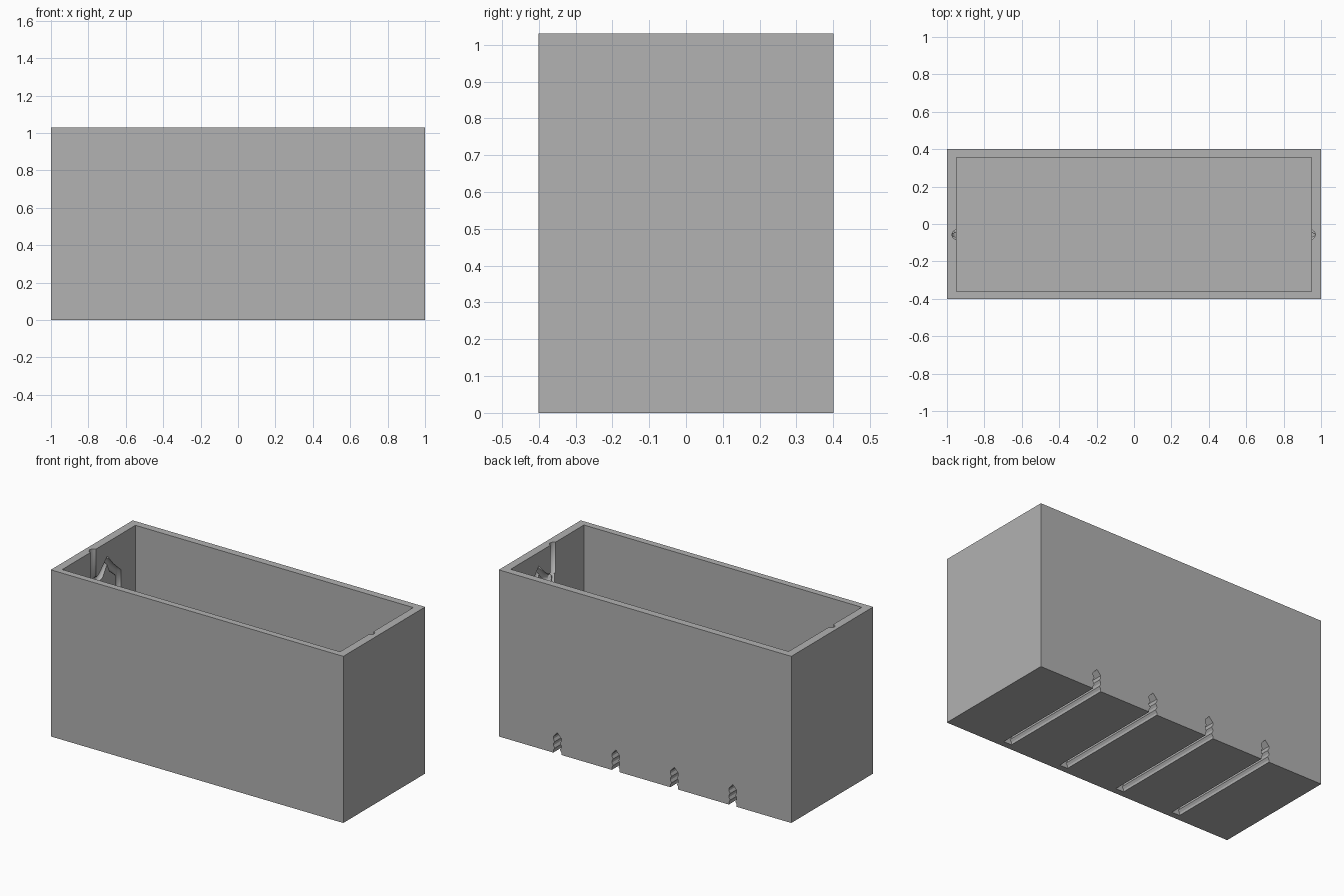
import bpy, bmesh
from mathutils import Matrix

if "Cube" in bpy.data.objects:
    bpy.data.objects.remove(bpy.data.objects["Cube"])

grey = bpy.data.materials.new("plain_grey")
grey.use_nodes = True
colour = (0.445, 0.445, 0.445, 1)
grey.diffuse_color = colour
grey.node_tree.nodes["Principled BSDF"].inputs["Base Color"].default_value = colour


def add_object(name, mesh):
    mesh.materials.clear()
    mesh.materials.append(grey)
    obj = bpy.data.objects.new(name, mesh)
    bpy.context.collection.objects.link(obj)
    return obj


def box(name, low, high):
    bm = bmesh.new()
    size = [b - a for a, b in zip(low, high)]
    centre = [(a + b) / 2 for a, b in zip(low, high)]
    bmesh.ops.create_cube(bm, size=1, matrix=Matrix.Translation(centre) @ Matrix.Diagonal((*size, 1)))
    mesh = bpy.data.meshes.new(name)
    bm.to_mesh(mesh)
    bm.free()
    return add_object(name, mesh)


def prism(name, x, profile, y0, y1):
    """Extrude a mirrored half profile (half width, z) along y."""
    outline = profile + [(-w, z) for w, z in reversed(profile) if w > 0]
    bm = bmesh.new()
    face = bm.faces.new([bm.verts.new((x + w, y0, z)) for w, z in outline])
    new = bmesh.ops.extrude_face_region(bm, geom=[face])["geom"]
    bmesh.ops.translate(bm, vec=(0, y1 - y0, 0), verts=[v for v in new if isinstance(v, bmesh.types.BMVert)])
    bmesh.ops.recalc_face_normals(bm, faces=bm.faces)
    mesh = bpy.data.meshes.new(name)
    bm.to_mesh(mesh)
    bm.free()
    return add_object(name, mesh)


def tube(name, x, path, cyclic):
    """Round tube along a path of (y, z) points."""
    curve = bpy.data.curves.new(name, "CURVE")
    curve.dimensions = "3D"
    curve.bevel_depth = 0.026
    curve.bevel_resolution = 3
    curve.use_fill_caps = True
    spline = curve.splines.new("POLY")
    spline.points.add(len(path) - 1)
    for point, (y, z) in zip(spline.points, path):
        point.co = (x, y, z, 1)
    spline.use_cyclic_u = cyclic
    helper = bpy.data.objects.new(name + "_path", curve)
    bpy.context.collection.objects.link(helper)
    graph = bpy.context.evaluated_depsgraph_get()
    mesh = bpy.data.meshes.new_from_object(helper.evaluated_get(graph))
    bpy.data.objects.remove(helper)
    bm = bmesh.new()
    bm.from_mesh(mesh)
    bmesh.ops.remove_doubles(bm, verts=bm.verts, dist=0.0001)
    bmesh.ops.recalc_face_normals(bm, faces=bm.faces)
    bm.to_mesh(mesh)
    bm.free()
    return add_object(name, mesh)


# Open box with thick walls
bin_box = box("open_bin", (-1, -0.4, 0), (1, 0.4, 1.03))
cutters = [box("cavity_cutter", (-0.95, -0.36, 0.16), (0.95, 0.355, 1.2))]

# Ribbed mounting slots under the floor, open at the back
slot = [(0.027, -0.05), (0.027, 0.015), (0.018, 0.03), (0.027, 0.045), (0.027, 0.055),
        (0.018, 0.07), (0.027, 0.085), (0.027, 0.1), (0, 0.13)]
for i in range(4):
    cutters.append(prism("slot_cutter", -0.6 + 0.4 * i, slot, -0.36, 0.5))

# Latch tracks in both end walls: a straight entry and a heart shaped loop
entry = [(-0.057, 1.1), (-0.057, 0.84)]
loop = [(-0.057, 0.86), (-0.03, 0.83), (0.02, 0.85), (0.08, 0.92), (0.12, 0.86),
        (0.19, 0.8), (0.19, 0.68), (0.1, 0.58), (0, 0.6), (-0.057, 0.72)]
for x in (-0.948, 0.944):
    cutters.append(tube("entry_cutter", x, entry, False))
    cutters.append(tube("loop_cutter", x, loop, True))

for cutter in cutters:
    cutter.hide_render = True
    mod = bin_box.modifiers.new(cutter.name, "BOOLEAN")
    mod.operation = "DIFFERENCE"
    mod.solver = "EXACT"
    mod.use_self = "loop" in cutter.name
    mod.object = cutter

# Bake the cuts and drop the cutters
graph = bpy.context.evaluated_depsgraph_get()
graph.update()
result = bpy.data.meshes.new_from_object(bin_box.evaluated_get(graph))
bin_box.modifiers.clear()
bin_box.data = result
for cutter in cutters:
    bpy.data.objects.remove(cutter)
